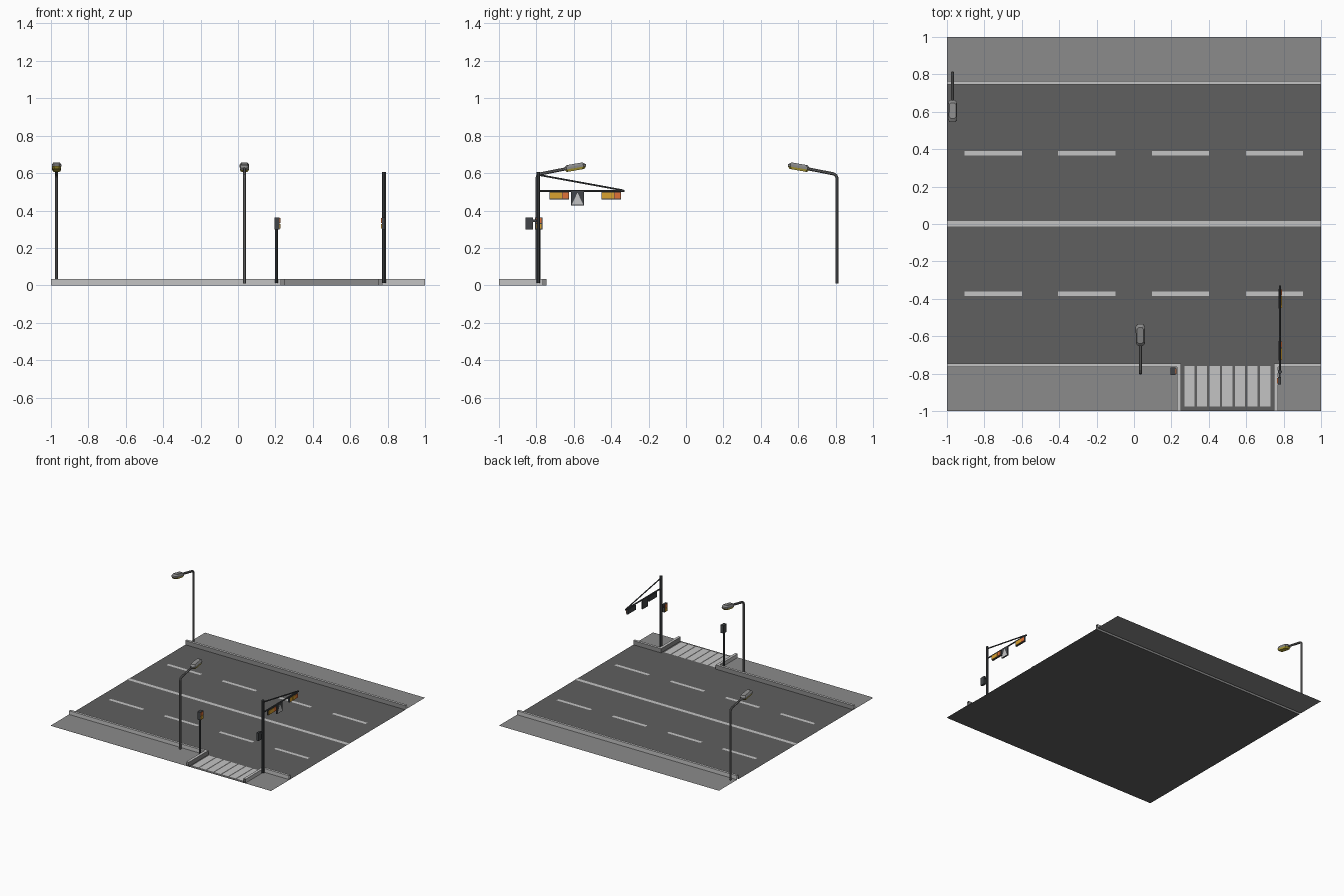
import bpy, bmesh, math
from mathutils import Vector, Matrix

if "Cube" in bpy.data.objects:
    bpy.data.objects.remove(bpy.data.objects["Cube"])


def material(name, r, g, b):
    m = bpy.data.materials.new(name)
    m.diffuse_color = (r, g, b, 1)
    m.use_nodes = True
    m.node_tree.nodes["Principled BSDF"].inputs["Base Color"].default_value = m.diffuse_color
    return m


ASPHALT = material("asphalt", .115, .115, .115)
PAVING = material("paving", .26, .26, .26)
WHITE = material("white_paint", .55, .55, .55)
STEEL = material("lamp_steel", .17, .17, .17)
HOUSING = material("lamp_housing", .25, .25, .25)
DARK = material("signal_dark", .055, .06, .065)
LENS = material("lamp_yellow", .50, .40, .04)
AMBER = material("signal_amber", .70, .36, .03)
RED = material("signal_red_orange", .75, .17, .04)


def finish(name, bm, *mats):
    me = bpy.data.meshes.new(name)
    bm.to_mesh(me)
    bm.free()
    ob = bpy.data.objects.new(name, me)
    bpy.context.collection.objects.link(ob)
    for m in mats:
        me.materials.append(m)
    return ob


def sheets(name, rects, z, mat):
    """Flat upward-facing rectangles (x0, y0, x1, y1)."""
    bm = bmesh.new()
    for x0, y0, x1, y1 in rects:
        bm.faces.new([bm.verts.new((x, y, z)) for x, y in
                      ((x0, y0), (x1, y0), (x1, y1), (x0, y1))])
    return finish(name, bm, mat)


def box(name, lo, hi, mat):
    bm = bmesh.new()
    bmesh.ops.create_cube(bm, size=1)
    lo, hi = Vector(lo), Vector(hi)
    for v in bm.verts:
        v.co = (lo + hi) / 2 + Vector(a * b for a, b in zip(v.co, hi - lo))
    return finish(name, bm, mat)


def tube(name, pts, r, mat, sides=8):
    """Polygonal tube along a path in a y-z plane, mitred at each joint."""
    bm = bmesh.new()
    pts = [Vector(p) for p in pts]
    rings = []
    for i, p in enumerate(pts):
        t = pts[min(i + 1, len(pts) - 1)] - pts[max(i - 1, 0)]
        t.normalize()
        side = Vector((1, 0, 0))
        up = t.cross(side)
        rings.append([bm.verts.new(p + r * (side * math.cos(a) + up * math.sin(a)))
                      for a in (math.tau * (k + .5) / sides for k in range(sides))])
    for a, b in zip(rings, rings[1:]):
        for k in range(sides):
            n = (k + 1) % sides
            bm.faces.new((a[k], a[n], b[n], b[k]))
    bm.faces.new(rings[0])
    bm.faces.new(rings[-1])
    bmesh.ops.recalc_face_normals(bm, faces=bm.faces)
    return finish(name, bm, mat)


def curb(name, inner, outer, h=.035):
    """Open curb shell: paving-coloured road face, white top and back."""
    bm = bmesh.new()
    rows = [[bm.verts.new((x, y, z)) for x, y in line]
            for line, z in ((inner, 0), (inner, h), (outer, h), (outer, 0))]
    for r, (a, b) in enumerate(zip(rows, rows[1:])):
        for k in range(len(a) - 1):
            f = bm.faces.new((a[k], a[k + 1], b[k + 1], b[k]))
            f.material_index = 0 if r == 0 else 1
    bm.normal_update()
    if any(f.normal.z < -.5 for f in bm.faces):
        bmesh.ops.reverse_faces(bm, faces=bm.faces)
    return finish(name, bm, PAVING, WHITE)


# Road, pavements and painted markings
sheets("road", [(-1, -1, 1, .745)], 0, ASPHALT)
sheets("front_pavement", [(-1, -1, .23, -.765), (.77, -1, 1, -.765)], .004, PAVING)
sheets("back_pavement", [(-1, .765, 1, 1)], .002, PAVING)
sheets("lane_lines", [(-1, -.014, 1, .016)] +
       [(x, y - .013, x + .305, y + .013) for y in (-.373, .378)
        for x in (-.905, -.405, .095, .598)], .003, WHITE)
sheets("crossing_stripes", [(.269 + .0675 * i, -.977, .324 + .0675 * i, -.76)
                            for i in range(7)], .004, WHITE)

# Curbs, the front ones turning into the crossing
inner = [(-1, -.745), (.252, -.745), (.252, -1)]
outer = [(-1, -.765), (.23, -.765), (.23, -1)]
curb("front_curb_left", inner, outer)
curb("front_curb_right", [(1, -.745), (.748, -.745), (.748, -1)],
     [(1, -.765), (.77, -.765), (.77, -1)])
curb("back_curb", [(-1, .745), (1, .745)], [(-1, .765), (1, .765)])


# Street lamps, built at the origin leaning towards +y
def lamp_head(name):
    outline = [(-.058, -.012), (-.046, -.024), (.046, -.025), (.06, -.014),
               (.06, .014), (.046, .025), (-.046, .024), (-.058, .012)]
    layers = [(-.018, .8), (-.005, 1), (.006, 1), (.018, .72)]
    bm = bmesh.new()
    rings = [[bm.verts.new((v * s, u * s, z)) for u, v in outline] for z, s in layers]
    n = len(outline)
    for i, (a, b) in enumerate(zip(rings, rings[1:])):
        for k in range(n):
            f = bm.faces.new((a[k], a[(k + 1) % n], b[(k + 1) % n], b[k]))
            f.material_index = 1 if i == 0 else 0
    bm.faces.new(rings[0]).material_index = 1
    bm.faces.new(rings[-1])
    bmesh.ops.recalc_face_normals(bm, faces=bm.faces)
    bm.transform(Matrix.Translation((0, .203, .632)) @ Matrix.Rotation(math.radians(10), 4, 'X'))
    return finish(name, bm, HOUSING, LENS)


for tag, loc, turn in (("front", (.034, -.797, 0), 0), ("back", (-.97, .807, 0), math.pi)):
    pole = tube(tag + "_lamp_pole", [(0, 0, .01), (0, 0, .575), (0, .005, .588),
                (0, .018, .596), (0, .16, .624)], .009, STEEL)
    for ob in (pole, lamp_head(tag + "_lamp_head")):
        ob.location = loc
        ob.rotation_euler.z = turn

# Signal mast with arm and brace
X = .78
tube("signal_mast", [(X, -.79, .012), (X, -.79, .607)], .011, DARK)
tube("mast_arm", [(X, -.79, .505), (X, -.328, .505)], .006, DARK)
tube("mast_brace", [(X, -.785, .59), (X, -.335, .508)], .005, DARK)

# Horizontal vehicle signals facing +x
for i, y in enumerate((-.73, -.452)):
    box(f"vehicle_signal_{i}", (X - .007, y, .46), (X + .006, y + .104, .5), DARK)
    for k, m in enumerate((AMBER, AMBER, RED)):
        y0 = y + .002 + k * .034
        box(f"vehicle_light_{i}_{k}", (X + .005, y0, .464), (X + .01, y0 + .032, .496), m)

# Square sign with a white triangle
box("sign_board", (X - .004, -.615, .427), (X + .006, -.545, .502), DARK)
bm = bmesh.new()
bm.faces.new([bm.verts.new((X + .008, y, z)) for y, z in
              ((-.611, .431), (-.549, .431), (-.58, .496))])
finish("sign_triangle", bm, WHITE)

# Pedestrian signals facing each other across the crossing
tube("pedestrian_post", [(.206, -.786, .012), (.206, -.786, .3)], .008, DARK)
box("mast_bracket", (X - .006, -.825, .34), (X + .004, -.79, .352), DARK)
for tag, x, y, d in (("left", .209, -.787, 1), ("right", .778, -.839, -1)):
    w = .013 if d > 0 else .009
    box(tag + "_pedestrian_signal", (x - w, y - .02, .298), (x + w, y + .02, .364), DARK)
    for nm, z, m in (("upper", .334, RED), ("lower", .303, AMBER)):
        a, b = sorted((x + d * (w - .001), x + d * (w + .004)))
        box(f"{tag}_pedestrian_{nm}_light", (a, y - .015, z), (b, y + .015, z + .026), m)
